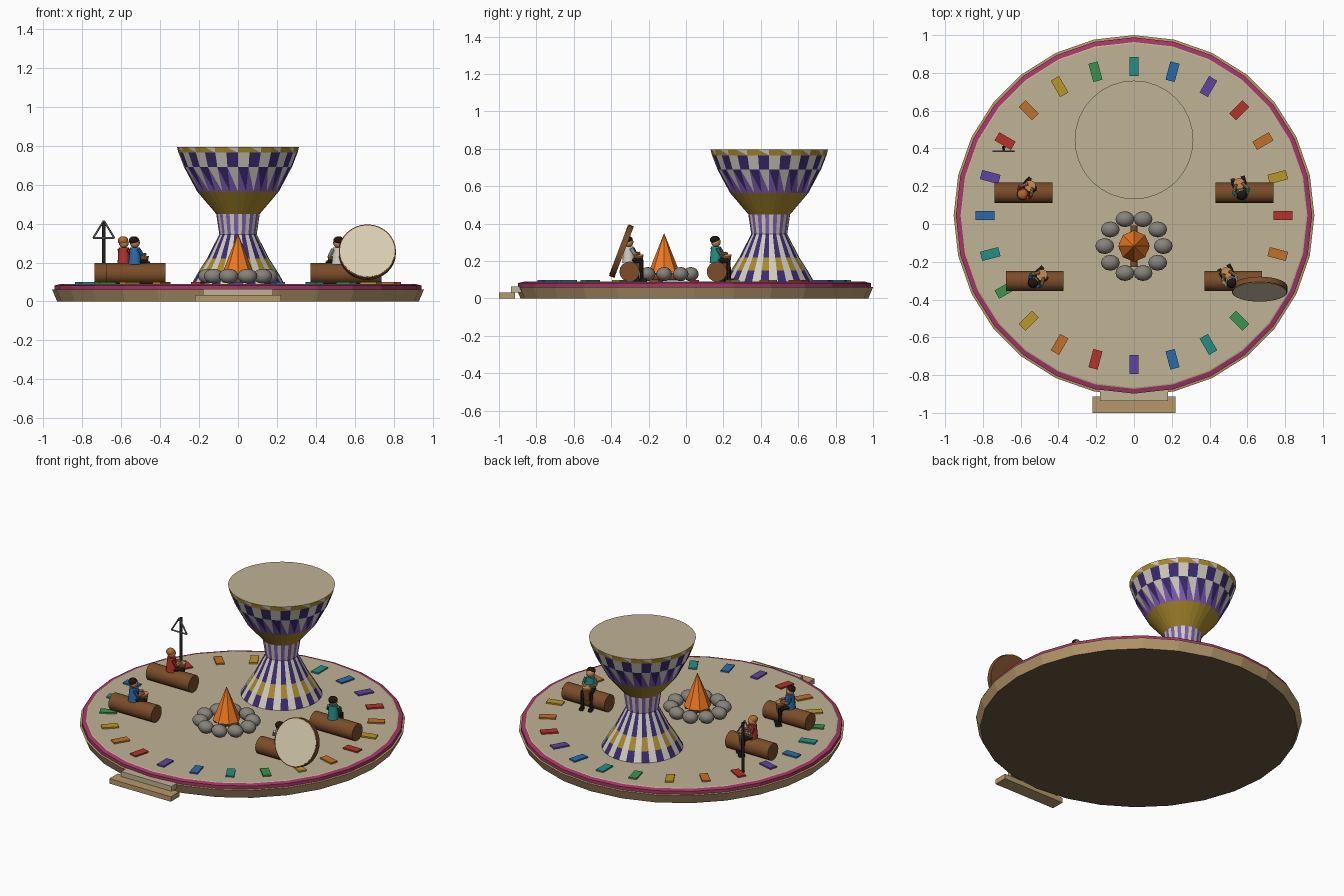
import bpy, bmesh
from math import sin, cos, pi, radians, atan2
from mathutils import Vector, Matrix

if "Cube" in bpy.data.objects:
    bpy.data.objects.remove(bpy.data.objects["Cube"])

PALETTE = dict(sand='BFB294', tan='B5976B', rose='A33A66', under='6B5940', stone='85817A', wood='7A4E2D',
               flame='F07A28', skin='C98B5A', hide='D8CDB0', dark='2A2622', hair='241C18', ginger='B06A32',
               red='B3362F', orange='C0702F', yellow='B8962F', green='3D9150', teal='2A8C86',
               blue='2F6BA8', purple='6047A0', white='D0CCC0', indigo='3D2F70', lilac='7E5CB0',
               gold='A88830', metal='88888C')


def mat(name):
    m = bpy.data.materials.get(name)
    if not m:
        m = bpy.data.materials.new(name)
        rgb = [(int(PALETTE[name][i:i + 2], 16) / 255) ** 2.2 for i in (0, 2, 4)]
        m.diffuse_color = (*rgb, 1)
        m.use_nodes = True
        m.node_tree.nodes["Principled BSDF"].inputs["Base Color"].default_value = m.diffuse_color
    return m


def finish(name, bm, mats, M=Matrix(), smooth=False):
    bm.transform(M)
    bmesh.ops.recalc_face_normals(bm, faces=bm.faces)
    for f in bm.faces:
        f.smooth = False
    me = bpy.data.meshes.new(name)
    bm.to_mesh(me)
    bm.free()
    ob = bpy.data.objects.new(name, me)
    bpy.context.collection.objects.link(ob)
    for c in mats:
        me.materials.append(mat(c))
    if smooth:
        bpy.ops.object.select_all(action='DESELECT')
        ob.select_set(True)
        bpy.context.view_layer.objects.active = ob
        bpy.ops.object.shade_smooth_by_angle(angle=radians(40))
    return ob


def rod(name, p, q, r1, r2, color, seg=12, M=Matrix(), smooth=True):
    p, q = Vector(p), Vector(q)
    d = q - p
    bm = bmesh.new()
    bmesh.ops.create_cone(bm, cap_ends=True, segments=seg, radius1=r1, radius2=r2, depth=d.length)
    T = Matrix.Translation((p + q) / 2) @ d.to_track_quat('Z', 'Y').to_matrix().to_4x4()
    return finish(name, bm, [color], M @ T, smooth)


def ball(name, c, s, color, M=Matrix(), seg=12):
    bm = bmesh.new()
    bmesh.ops.create_uvsphere(bm, u_segments=seg, v_segments=8, radius=1)
    return finish(name, bm, [color], M @ Matrix.Translation(c) @ Matrix.Diagonal((*s, 1)), True)


def box(name, c, s, color, angle=0):
    bm = bmesh.new()
    bmesh.ops.create_cube(bm, size=1)
    M = Matrix.Translation(c) @ Matrix.Rotation(angle, 4, 'Z') @ Matrix.Diagonal((*s, 1))
    return finish(name, bm, [color], M)


def lathe(name, profile, bands, seg, colors, center, cap_colors):
    """Bands are (mode, colour a, colour b); modes: plain, stripe, tri."""
    bm = bmesh.new()
    rings = [[bm.verts.new((r * sin(2 * pi * i / seg), r * cos(2 * pi * i / seg), z)) for i in range(seg)]
             for r, z in profile]
    for (mode, a, b), lo, hi in zip(bands, rings, rings[1:]):
        for i in range(seg):
            j = (i + 1) % seg
            if mode == 'tri':
                bm.faces.new((lo[i], lo[j], hi[j])).material_index = colors.index(a)
                other = b if i % 2 else 'white'
                bm.faces.new((lo[i], hi[j], hi[i])).material_index = colors.index(other)
            else:
                f = bm.faces.new((lo[i], lo[j], hi[j], hi[i]))
                f.material_index = colors.index(b if mode == 'stripe' and i % 2 else a)
    for ring, c in zip((rings[0], rings[-1]), cap_colors):
        bm.faces.new(ring).material_index = colors.index(c)
    return finish(name, bm, colors, Matrix.Translation(center))


CY = 0.045  # platform centre

# round platform with coloured rim
lathe('platform', [(.93, 0), (.955, .06), (.943, .062), (.943, .082), (.918, .088), (.912, .09)],
      [('plain', 'tan', ''), ('plain', 'tan', ''), ('plain', 'rose', ''), ('plain', 'rose', ''), ('plain', 'sand', '')],
      28, ['tan', 'rose', 'sand', 'under'], (0, CY, 0), ('under', 'sand'))

# coloured floor tiles
rainbow = ['red', 'orange', 'yellow', 'green', 'teal', 'blue', 'purple']
for k in range(24):
    a = -2 * pi * k / 24
    box(f'floor_tile_{k}', (.788 * cos(a), CY + .788 * sin(a), .093), (.1, .05, .012), rainbow[k % 7], a)

# entry steps
box('lower_step', (0, -.957, .016), (.44, .086, .032), 'tan')
box('upper_step', (0, -.908, .048), (.36, .056, .032), 'sand')

# giant goblet drum with patterned bands
lathe('giant_drum',
      [(.24, .088), (.205, .15), (.16, .22), (.096, .345), (.112, .45), (.21, .565), (.277, .69), (.306, .765), (.314, .795)],
      [('stripe', 'indigo', 'white'), ('stripe', 'gold', 'white'), ('stripe', 'indigo', 'white'),
       ('stripe', 'lilac', 'white'), ('plain', 'gold', ''), ('tri', 'lilac', 'indigo'),
       ('stripe', 'indigo', 'white'), ('tri', 'gold', 'gold')],
      32, ['indigo', 'white', 'gold', 'lilac', 'sand'], (0, .445, 0), ('indigo', 'sand'))

# campfire
FY = -.117
rod('fire_flame', (0, FY, .14), (0, FY, .35), .083, 0, 'flame', 8, smooth=False)
rod('fire_log_long', (0, FY - .11, .115), (0, FY + .11, .115), .02, .02, 'wood', 10)
rod('fire_log_cross', (-.08, FY, .118), (.08, FY, .118), .02, .02, 'wood', 10)
for k in range(10):
    a = 2 * pi * k / 10
    ball(f'fire_stone_{k}', (.155 * cos(a), FY + .15 * sin(a), .13), (.05, .042, .038), 'stone')


def drummer(tag, x, y, dx, dy, shirt, hair):
    M = Matrix.Translation((x, y, 0)) @ Matrix.Rotation(atan2(dy, dx) - pi / 2, 4, 'Z')
    rod(tag + '_torso', (0, 0, .19), (0, 0, .278), .034, .026, shirt, 12, M)
    rod(tag + '_neck', (0, 0, .275), (0, 0, .29), .01, .01, 'skin', 8, M)
    ball(tag + '_head', (0, 0, .302), (.026, .026, .028), 'skin', M)
    ball(tag + '_hair', (0, -.006, .313), (.028, .027, .022), hair, M)
    rod(tag + '_drum', (0, .056, .15), (0, .056, .228), .018, .029, 'wood', 12, M)
    rod(tag + '_drum_skin', (0, .056, .228), (0, .056, .234), .03, .03, 'skin', 12, M)
    for side, s in (('left', -1), ('right', 1)):
        rod(f'{tag}_{side}_upper_arm', (s * .03, 0, .268), (s * .04, .018, .235), .01, .009, shirt, 8, M)
        rod(f'{tag}_{side}_forearm', (s * .04, .018, .235), (s * .016, .056, .242), .009, .008, 'skin', 8, M)
        rod(f'{tag}_{side}_thigh', (s * .018, 0, .205), (s * .028, .062, .2), .014, .012, 'dark', 8, M)
        rod(f'{tag}_{side}_shin', (s * .028, .062, .205), (s * .028, .066, .1), .012, .01, 'dark', 8, M)
        box(f'{tag}_{side}_shoe', (0, 0, 0), (.022, .036, .016), 'dark').matrix_world = \
            M @ Matrix.Translation((s * .028, .072, .098))


# log benches, each with a seated drummer
for tag, lx, y, px, d, shirt, hair in [
        ('back_left', -.585, .165, -.587, (.04, .045), 'red', 'ginger'),
        ('back_right', .585, .165, .57, (-.015, .06), 'teal', 'hair'),
        ('front_left', -.525, -.302, -.53, (.045, .04), 'blue', 'hair'),
        ('front_right', .525, -.302, .515, (-.025, .05), 'white', 'hair')]:
    rod(tag + '_bench', (lx - .153, y, .143), (lx + .153, y, .143), .054, .054, 'wood', 16)
    drummer(tag + '_drummer', px, y - .005, *d, shirt, hair)

# leaning frame drum
c, n = Vector((.665, -.345, .253)), Vector((0, -.935, .354))
rod('frame_drum_hoop', c - n * .015, c + n * .015, .147, .147, 'wood', 32)
rod('frame_drum_skin', c + n * .012, c + n * .017, .141, .141, 'hide', 32)

# hanging triangle on a stand
rod('triangle_stand', (-.69, .405, .088), (-.69, .405, .41), .009, .009, 'dark', 10)
rod('triangle_hook', (-.69, .41, .405), (-.69, .38, .405), .006, .006, 'dark', 8)
pts = [(-.69, .385, .415), (-.635, .385, .325), (-.745, .385, .325)]
for k in range(3):
    rod(f'triangle_bar_{k}', pts[k], pts[(k + 1) % 3], .005, .005, 'metal', 8)
